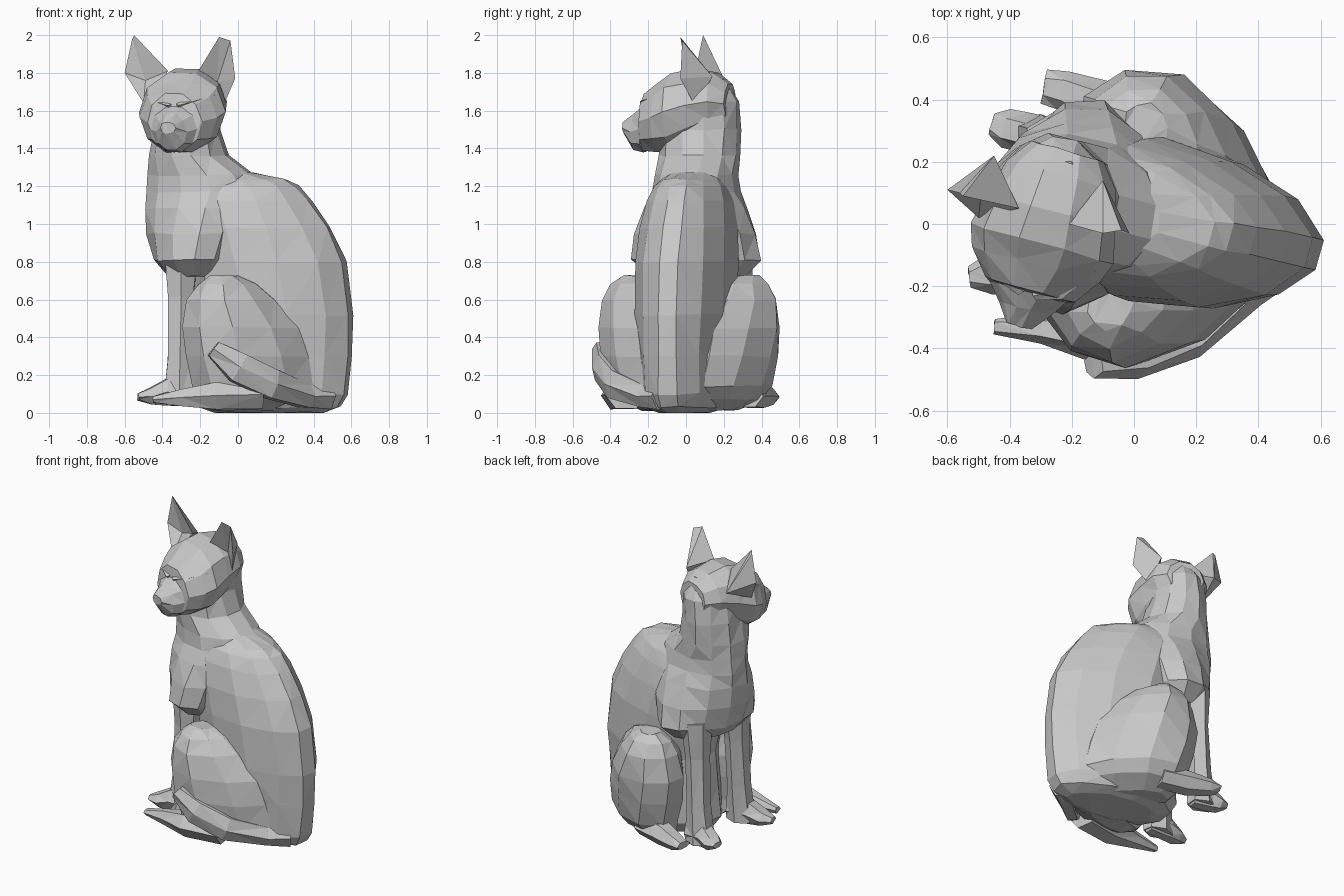
import bpy, bmesh, math, random
from mathutils import Vector

random.seed(4)
cube = bpy.data.objects.get("Cube")
if cube:
    bpy.data.objects.remove(cube, do_unlink=True)

stone = bpy.data.materials.new("stone_grey")
stone.use_nodes = True
GREY = (0.58, 0.58, 0.58, 1)
stone.diffuse_color = GREY
stone.node_tree.nodes["Principled BSDF"].inputs["Base Color"].default_value = GREY


def finish(name, bm):
    """Turn a bmesh into a flat-shaded, triangulated object."""
    bmesh.ops.recalc_face_normals(bm, faces=bm.faces)
    bmesh.ops.triangulate(bm, faces=bm.faces)
    mesh = bpy.data.meshes.new(name)
    bm.to_mesh(mesh)
    bm.free()
    mesh.materials.append(stone)
    obj = bpy.data.objects.new(name, mesh)
    bpy.context.collection.objects.link(obj)
    return obj


def loft(name, rings, jitter=0.006):
    """Skin a list of point rings and close both ends."""
    bm = bmesh.new()
    rows = []
    for ring in rings:
        row = []
        for p in ring:
            nudge = Vector([random.uniform(-jitter, jitter) for _ in range(3)])
            q = Vector(p) + nudge
            q.z = max(q.z, 0)
            row.append(bm.verts.new(q))
        rows.append(row)
    n = len(rows[0])
    for a, b in zip(rows, rows[1:]):
        for i in range(n):
            j = (i + 1) % n
            bm.faces.new((a[i], a[j], b[j], b[i]))
    bm.faces.new(rows[0])
    bm.faces.new(rows[-1])
    return finish(name, bm)


def turned(u, v, z):
    """Place a point of the straight body on the slightly turned spine."""
    return (u + 0.2 * v, 0.02 - 0.2 * u + v, z)


def slice_ring(z, x0, x1, half, off=0.0, side=1, taper=0.0, skew=0.0, n=12):
    """Horizontal egg-shaped section with blunt ends, narrower towards the rear."""
    grow = 1 / math.cos(math.pi / n)
    pts = []
    for i in range(n):
        a = 2 * math.pi * (i + 0.5) / n
        t = math.cos(a) * grow
        x = (x0 + x1) / 2 + t * (x1 - x0) / 2
        y = off - skew * max(0, x) + half * grow * math.sin(a) * (1 - taper * t)
        pts.append(turned(x, side * y, z))
    return pts


def tube(name, path, sizes, n=6):
    """Tapered limb along a path; sizes are (width, height) radii."""
    path = [Vector(p) for p in path]
    rings = []
    for k, p in enumerate(path):
        d = (path[min(k + 1, len(path) - 1)] - path[max(k - 1, 0)]).normalized()
        ref = Vector((0, 0, 1)) if abs(d.z) < 0.8 else Vector((-1, 0, 0))
        side = d.cross(ref).normalized()
        up = side.cross(d)
        w, h = sizes[k]
        rings.append([p + side * w * math.cos(2 * math.pi * i / n)
                      + up * h * math.sin(2 * math.pi * i / n) for i in range(n)])
    return loft(name, rings, 0.003)


# Rump and back: z, front x, rear x, half width, rear taper
body = [
    (0.0, -0.12, 0.45, 0.12, 0.1), (0.03, -0.20, 0.53, 0.19, 0.15),
    (0.10, -0.24, 0.575, 0.225, 0.2), (0.30, -0.22, 0.59, 0.235, 0.2),
    (0.52, -0.20, 0.60, 0.245, 0.2), (0.80, -0.26, 0.56, 0.25, 0.2),
    (0.98, -0.30, 0.48, 0.24, 0.2), (1.12, -0.32, 0.385, 0.21, 0.2),
    (1.20, -0.32, 0.31, 0.18, 0.15), (1.235, -0.32, 0.25, 0.15, 0.1),
    (1.27, -0.32, 0.08, 0.11, 0),
]
loft("body", [slice_ring(z, a, b, h, taper=t) for z, a, b, h, t in body])

# Chest, shoulders and neck as one shell, widest behind the shoulders
chest = [
    (0.72, -0.36, -0.08, 0.24, -0.15), (0.81, -0.435, -0.01, 0.33, -0.2),
    (0.95, -0.47, 0.04, 0.305, -0.2), (1.08, -0.475, 0.09, 0.255, -0.1),
    (1.17, -0.475, 0.12, 0.215, 0), (1.26, -0.465, 0.08, 0.205, 0),
    (1.36, -0.455, -0.06, 0.205, 0), (1.50, -0.44, -0.10, 0.205, 0),
    (1.65, -0.42, -0.10, 0.20, 0), (1.77, -0.36, -0.16, 0.13, 0),
]
loft("chest_and_neck", [slice_ring(z, a, b, h, taper=t) for z, a, b, h, t in chest])

# Haunches: z, front x, rear x, half width, offset from spine
haunch = [(0.015, -0.10, 0.26, 0.07, 0.20), (0.07, -0.15, 0.37, 0.14, 0.25),
          (0.14, -0.17, 0.43, 0.18, 0.27), (0.30, -0.21, 0.41, 0.20, 0.28),
          (0.45, -0.23, 0.36, 0.20, 0.285), (0.60, -0.20, 0.24, 0.17, 0.29),
          (0.68, -0.15, 0.15, 0.12, 0.29), (0.725, -0.09, 0.05, 0.06, 0.30)]
for label, s in (("left", 1), ("right", -1)):
    loft(label + "_haunch",
         [slice_ring(z, a, b, h, o, s, skew=0.4, n=10) for z, a, b, h, o in haunch])

# Front legs and paws
for label, s, top, foot, tip in (
        ("left", 1, (-0.26, 0.26), (-0.30, 0.28), (-0.46, 0.32)),
        ("right", -1, (-0.30, -0.09), (-0.31, -0.14), (-0.53, -0.17))):
    top, foot, tip = Vector((*top, 0.85)), Vector((*foot, 0.05)), Vector((*tip, 0.085))
    tube(label + "_front_leg",
         [top, top.lerp(foot, 0.3), top.lerp(foot, 0.7), foot],
         [(0.10, 0.10), (0.075, 0.075), (0.07, 0.075), (0.075, 0.10)])
    ankle = foot + Vector((0, 0, 0.04))
    tube(label + "_front_paw",
         [ankle + Vector((0.08, 0, 0.01)), ankle.lerp(tip, 0.3) + Vector((0, 0, 0.02)),
          ankle.lerp(tip, 0.7), tip],
         [(0.05, 0.08), (0.065, 0.08), (0.065, 0.05), (0.035, 0.02)])

# Hind feet
tube("left_hind_foot",
     [(0.08, 0.33, 0.09), (-0.10, 0.38, 0.09), (-0.23, 0.43, 0.085), (-0.29, 0.44, 0.085)],
     [(0.08, 0.07), (0.08, 0.075), (0.065, 0.05), (0.055, 0.025)])
tube("right_hind_foot",
     [(0.12, -0.32, 0.10), (-0.12, -0.35, 0.09), (-0.30, -0.335, 0.08), (-0.45, -0.33, 0.07)],
     [(0.11, 0.09), (0.10, 0.08), (0.05, 0.05), (0.025, 0.02)])

# Tail curled around the right haunch
tube("tail",
     [(0.47, -0.12, 0.09), (0.36, -0.21, 0.09), (0.18, -0.38, 0.15), (0.0, -0.445, 0.24),
      (-0.13, -0.455, 0.34)],
     [(0.08, 0.08), (0.07, 0.07), (0.06, 0.09), (0.055, 0.09), (0.04, 0.05)])

# Head: distance along the gaze, chin z, crown z, half width
origin = Vector((-0.25, 0.10, 0))
gaze = Vector((-0.27, -0.96, 0)).normalized()
across = Vector((-gaze.y, gaze.x, 0))
head = [(-0.14, 1.54, 1.74, 0.12), (-0.06, 1.50, 1.80, 0.18), (0.06, 1.43, 1.82, 0.215),
        (0.17, 1.38, 1.80, 0.24), (0.24, 1.38, 1.75, 0.215), (0.325, 1.39, 1.69, 0.15),
        (0.33, 1.38, 1.62, 0.125), (0.385, 1.39, 1.585, 0.085), (0.445, 1.48, 1.54, 0.04)]


def head_ring(d, low, high, half, n=10):
    pts = []
    for i in range(n):
        a = 2 * math.pi * i / n
        p = origin + gaze * d + across * half * math.cos(a)
        p.z = (low + high) / 2 + (high - low) / 2 * 1.05 * math.sin(a)
        pts.append(p)
    return pts


loft("head", [head_ring(*r) for r in head], 0.004)

# Slanted brow ridges over the eyes
for label, s in (("left", 1), ("right", -1)):
    def face(d, w, z):
        return origin + gaze * d + across * s * w + Vector((0, 0, z))
    tube(label + "_brow", [face(0.335, 0.02, 1.625), face(0.30, 0.09, 1.65),
                           face(0.20, 0.18, 1.68)],
         [(0.02, 0.012), (0.03, 0.015), (0.012, 0.01)], 4)


# Ears: blunt-tipped shells with a hollow front
def ear(name, *points):
    bm = bmesh.new()
    t, u, o, i, l, b, h = [bm.verts.new(p) for p in points]
    for f in ((t, u, b), (u, o, b), (t, b, i), (o, l, b), (l, i, b),
              (t, h, u), (u, h, o), (o, h, l), (l, h, i), (i, h, t)):
        bm.faces.new(f)
    finish(name, bm)


# Order: inner tip, outer tip, outer, inner, low, back, hollow
ear("right_ear", (-0.55, 0.09, 2.0), (-0.56, 0.10, 1.98), (-0.60, 0.11, 1.80),
    (-0.37, 0.05, 1.81), (-0.50, 0.02, 1.64), (-0.45, 0.22, 1.73), (-0.49, 0.11, 1.76))
ear("left_ear", (-0.10, -0.03, 1.99), (-0.04, -0.02, 1.97), (-0.015, -0.03, 1.77),
    (-0.21, 0.0, 1.81), (-0.08, 0.05, 1.62), (-0.10, 0.14, 1.78), (-0.11, 0.05, 1.75))
